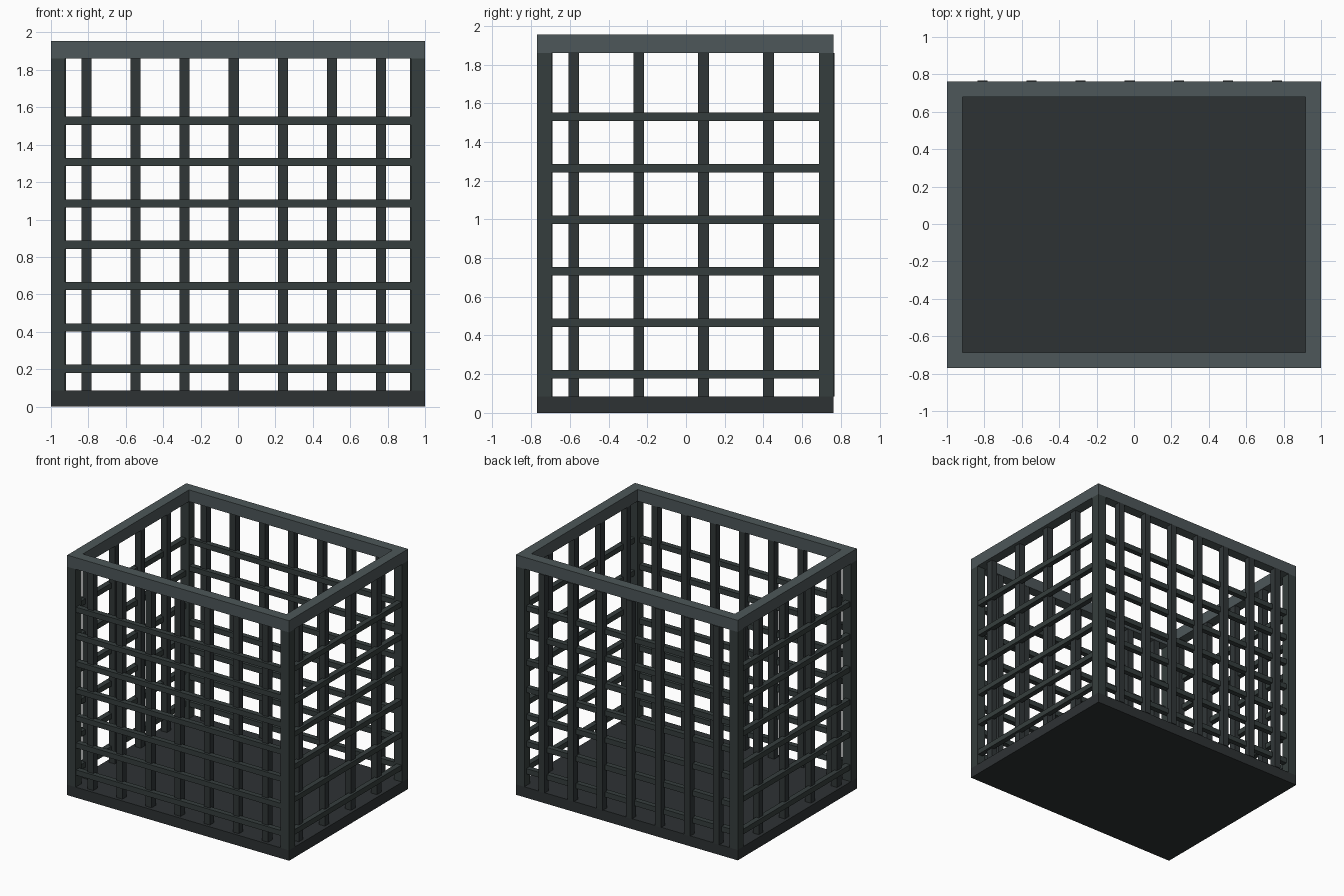
import bpy, bmesh
from mathutils import Matrix, Vector

if "Cube" in bpy.data.objects:
    bpy.data.objects.remove(bpy.data.objects["Cube"])


def material(name, rgb):
    m = bpy.data.materials.new(name)
    m.diffuse_color = (*rgb, 1)
    m.use_nodes = True
    m.node_tree.nodes["Principled BSDF"].inputs["Base Color"].default_value = m.diffuse_color
    return m


RIM = material("light_slate", (0.075, 0.095, 0.10))
FRAME = material("dark_green_grey", (0.036, 0.048, 0.047))
BAR = material("dark_grey", (0.030, 0.037, 0.039))
FLOOR = material("floor_grey", (0.027, 0.032, 0.034))


def boxes(name, mat, ranges):
    """One object made of boxes given as ((x0, x1), (y0, y1), (z0, z1))."""
    bm = bmesh.new()
    for r in ranges:
        mid = Vector([(a + b) / 2 for a, b in r])
        size = [abs(b - a) for a, b in r]
        bmesh.ops.create_cube(bm, size=1, matrix=Matrix.Translation(mid) @ Matrix.Diagonal((*size, 1)))
    me = bpy.data.meshes.new(name)
    bm.to_mesh(me)
    bm.free()
    me.materials.append(mat)
    ob = bpy.data.objects.new(name, me)
    bpy.context.collection.objects.link(ob)
    return ob


def span(c, w):
    return (c - w / 2, c + w / 2)


Y0, Y1 = -0.77, 0.762            # outer frame depth
FLOOR_Z, RIM_Z, TOP = 0.085, 1.86, 1.955
POST, RIM_W = 0.076, 0.083

# Floor slab
boxes("floor", FLOOR, [((-1, 1), (Y0, Y1), (0, FLOOR_Z))])

# Corner posts
boxes("corner_posts", FRAME, [(x, y, (FLOOR_Z, RIM_Z))
                              for x in ((-1, -1 + POST), (1 - POST, 1))
                              for y in ((Y0, Y0 + POST), (Y1 - POST, Y1))])

# Top rim
zr = (RIM_Z, TOP)
boxes("top_rim", RIM,
      [((-1, 1), y, zr) for y in ((Y0, Y0 + RIM_W), (Y1 - RIM_W, Y1))] +
      [(x, (Y0 + RIM_W, Y1 - RIM_W), zr) for x in ((-1, -1 + RIM_W), (1 - RIM_W, 1))])

# Front and back lattices: the back is a shifted copy, so its uprights face out
inner_x = (-1 + POST, 1 - POST)
for side, dy in (("front", 0), ("back", 1.458)):
    boxes(side + "_rails", FRAME, [(inner_x, (-0.765 + dy, -0.722 + dy), span(0.202 + 0.221 * i, 0.043))
                                   for i in range(7)])
    boxes(side + "_uprights", BAR, [(span(-0.81 + 0.2625 * i, 0.054), (-0.744 + dy, -0.69 + dy), (FLOOR_Z, RIM_Z))
                                    for i in range(7)])

# Side lattices, mirrored left and right
inner_y = (Y0 + POST, Y1 - POST)
for side, s in (("right", 1), ("left", -1)):
    boxes(side + "_rails", FRAME, [(sorted((s * 0.95, s * 0.993)), inner_y, span(0.2 + 0.266 * i, 0.043))
                                   for i in range(6)])
    boxes(side + "_uprights", BAR, [(sorted((s * 0.92, s * 0.974)), span(-0.58 + 0.3355 * i, 0.056), (FLOOR_Z, RIM_Z))
                                    for i in range(4)])
